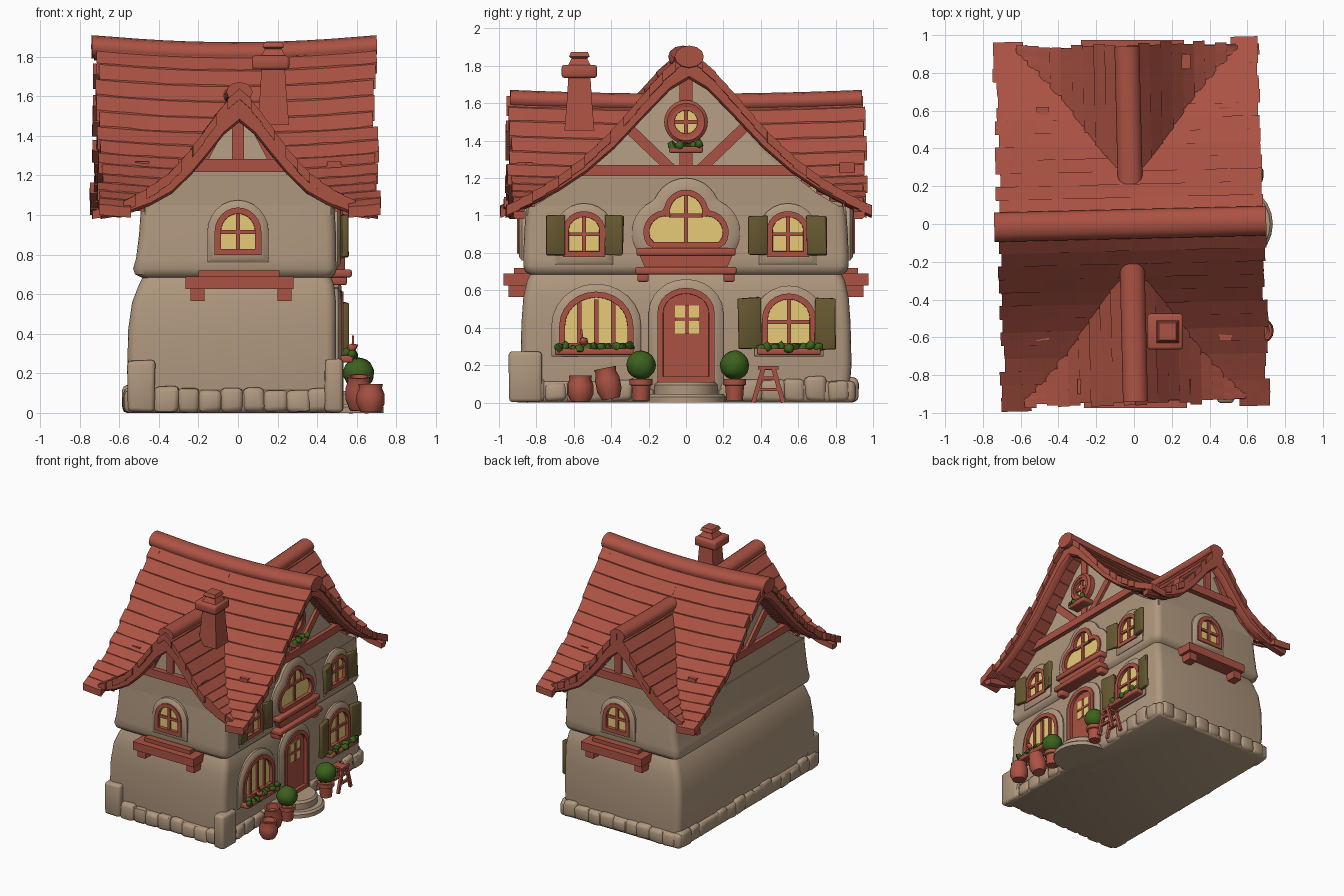
import bpy, bmesh, math, random
from mathutils import Matrix, Vector

if "Cube" in bpy.data.objects:
    bpy.data.objects.remove(bpy.data.objects["Cube"])

random.seed(4)
def material(name, c):
    m = bpy.data.materials.new(name)
    m.diffuse_color = (*c, 1)
    m.use_nodes = True
    m.node_tree.nodes["Principled BSDF"].inputs["Base Color"].default_value = m.diffuse_color
    return m
RED = material("red clay", (0.41, 0.085, 0.056))
TAN = material("tan plaster", (0.43, 0.31, 0.208))
CREAM = material("light plaster", (0.47, 0.35, 0.24))
GLOW = material("yellow glass", (0.88, 0.66, 0.20))
OLIVE = material("olive shutter", (0.135, 0.098, 0.03))
GREEN = material("leaf green", (0.045, 0.12, 0.012))

def finish(name, bm, mat, angle=40):
    bmesh.ops.recalc_face_normals(bm, faces=bm.faces)
    me = bpy.data.meshes.new(name)
    bm.to_mesh(me)
    bm.free()
    me.materials.append(mat)
    me.shade_smooth()
    me.set_sharp_from_angle(angle=math.radians(angle))
    ob = bpy.data.objects.new(name, me)
    bpy.context.collection.objects.link(ob)
    return ob

def loft(name, rings, mat, cap=True, closed=False, angle=40):
    """Skin a list of equal-length point loops."""
    bm = bmesh.new()
    vs = [[bm.verts.new(p) for p in r] for r in rings]
    n = len(vs[0])
    for a, b in zip(vs, vs[1:] + vs[:1] if closed else vs[1:]):
        for i in range(n):
            bm.faces.new((a[i], a[(i+1) % n], b[(i+1) % n], b[i]))
    if cap and not closed:
        bm.faces.new(vs[0])
        bm.faces.new(vs[-1])
    return finish(name, bm, mat, angle)

# Wall sides: u runs along the wall, d is distance outwards, v is height
SIDE = {"right": lambda u, d, v: (d, u, v), "front": lambda u, d, v: (u, -d, v),
        "back": lambda u, d, v: (-u, d, v), "left": lambda u, d, v: (-d, -u, v)}

def slab(name, pts, side, d0, d1, mat):
    return loft(name, [[SIDE[side](u, d, v) for u, v in pts] for d in (d0, d1)], mat)

def rect(u0, u1, v0, v1):
    return [(u0, v0), (u1, v0), (u1, v1), (u0, v1)]

def beam(name, a, b, w, side, d0, d1):
    a, b = Vector(a), Vector(b)
    n = (b - a).normalized().orthogonal() * w / 2
    slab(name, [a + n, b + n, b - n, a - n], side, d0, d1, RED)

def box(name, lo, hi, mat, bevel=0.015, jitter=0, rot=None):
    bm = bmesh.new()
    bmesh.ops.create_cube(bm, size=1)
    c = [(a + b) / 2 for a, b in zip(lo, hi)]
    for v in bm.verts:
        v.co = Vector([v.co[i] * (hi[i] - lo[i]) + random.uniform(-jitter, jitter) for i in range(3)])
    if bevel:
        bmesh.ops.bevel(bm, geom=bm.edges[:], offset=bevel, segments=2, profile=0.5, affect='EDGES')
    bm.transform(Matrix.Translation(c) @ (rot or Matrix()))
    return finish(name, bm, mat, 50)

def lathe(name, prof, at, mat, n=14, tilt=None):
    m = Matrix.Translation(at) @ (tilt or Matrix())
    return loft(name, [[m @ Vector((r * math.cos(i * math.tau / n), r * math.sin(i * math.tau / n), z))
                        for i in range(n)] for r, z in prof], mat)

def ball(name, at, r, mat, rough=0.0, sub=2):
    bm = bmesh.new()
    bmesh.ops.create_icosphere(bm, subdivisions=sub, radius=r)
    for v in bm.verts:
        v.co = v.co * (1 + random.uniform(-rough, rough)) + Vector(at)
    return finish(name, bm, mat, 60)

# Roof profiles: distance from ridge, height
MAIN = [(0, 1.88), (.1, 1.81), (.25, 1.64), (.4, 1.465), (.55, 1.32), (.7, 1.205), (.85, 1.115), (.975, 1.05)]
CROSS = [(0, 1.64), (.08, 1.56), (.16, 1.445), (.24, 1.335), (.34, 1.22), (.45, 1.14), (.58, 1.07), (.70, 1.03)]
def interp(prof, u):
    for (a, za), (b, zb) in zip(prof, prof[1:]):
        if u <= b:
            return za + (zb - za) * (u - a) / (b - a)
    return prof[-1][1]
def inverse(prof, z):
    return interp([(-h, u) for u, h in prof], -z) if z < prof[0][1] else 0

def sag(t, amount):
    return -amount * (1 - min(1, t * t))

# Shingle courses: overlapping slabs, cut where the roofs meet in a valley
def courses(name, prof, other, end, rows, amount):
    us = [prof[-1][0] * i / rows for i in range(rows + 1)]
    for fold in (1, -1):
        for direction in (1, -1):
            for a, b in zip(us, us[1:]):
                za, zb = interp(prof, a), interp(prof, b)
                start = max(0, inverse(other, za))
                if start > end - 0.02:
                    continue
                stop = end + random.uniform(-0.015, 0.015)
                rings = []
                for k in range(9):
                    t = start + (stop - start) * k / 8
                    s = sag(t / end, amount)
                    w = random.uniform(-0.003, 0.003)
                    sec = [(a, za + s), (b + .003, zb + .004 + s + w), (b + .003, zb - .05 + s), (a, za - .055 + s)]
                    rings.append([(direction * t, fold * u, z) if prof is MAIN else (fold * u, direction * t, z)
                                  for u, z in sec])
                loft(name, rings, RED, angle=25)
courses("main_roof_course", MAIN, CROSS, 0.70, 14, 0.035)
courses("cross_roof_course", CROSS, MAIN, 0.95, 12, 0.02)

# Ridge caps
def cap(name, lo, hi, z, r, along_x, amount, end):
    rings = []
    for k in range(13):
        t = lo + (hi - lo) * k / 12
        ring = []
        for i in range(12):
            a = i * math.tau / 12
            c, h = r * math.cos(a), z + r * .75 * math.sin(a) + sag(t / end, amount)
            ring.append((t, c, h) if along_x else (c, t, h))
        rings.append(ring)
    loft(name, rings, RED)
cap("main_ridge", -.725, .715, 1.85, .078, True, .035, .7)
for s in (1, -1):
    cap("cross_ridge", s * .2, s * .94, 1.622, .066, False, .02, .94)

# Walls: rounded storeys
def storey(name, levels):
    rings = []
    for z, x0, x1, h in levels:
        r, ring = .05, []
        for cx, cy, a0 in ((x1 - r, h - r, 0), (x0 + r, h - r, 90), (x0 + r, r - h, 180), (x1 - r, r - h, 270)):
            for k in range(5):
                a = math.radians(a0 + k * 22.5)
                ring.append((cx + r * math.cos(a), cy + r * math.sin(a), z))
        rings.append(ring)
    loft(name, rings, TAN)
storey("lower_wall", [(.01, -.54, .49, .87), (.2, -.56, .495, .885), (.42, -.555, .495, .88),
                      (.56, -.535, .495, .87), (.65, -.50, .485, .85), (.71, -.47, .46, .82)])
storey("upper_wall", [(.675, -.47, .46, .82), (.70, -.52, .49, .86), (.73, -.53, .50, .87), (.78, -.515, .495, .87),
                      (.9, -.50, .495, .865), (1.05, -.49, .487, .855)])

# Gables: infill, bargeboards and timbers
def gable(side, prof, half, d, over, depth):
    us = [u for u, _ in prof if u < half] + [half]
    line = [(-u, interp(prof, u)) for u in reversed(us)] + [(u, interp(prof, u)) for u in us[1:]]
    slab(side + "_gable_wall", [(u, z - .085) for u, z in line] + [(half, 1.0), (-half, 1.0)], side, 0, d, TAN)
    # Lighter plaster panel above the cross beam
    top = inverse(prof, 1.335)
    panel = [(u, z - .11) for u, z in line if abs(u) < top]
    slab(side + "_gable_panel", [(-top, 1.225)] + panel + [(top, 1.225)], side, d - .02, d + .005, CREAM)
    for s in (1, -1):
        rings = []
        for u, z in prof:
            low = -depth + (depth - .05) * u / prof[-1][0]
            rings.append([SIDE[side](s * u, dd, z + o) for dd, o in
                          ((over - .06, -.01), (over, -.01), (over, low + .015), (over - .015, low), (over - .06, low))])
        loft(side + "_bargeboard", rings, RED)
for side in ("right", "left"):
    gable(side, MAIN, .83, .483, .68, .15)
    beam("collar_beam", (-.62, 1.24), (.62, 1.24), .06, side, .45, .52)
    beam("king_post", (0, 1.24), (0, 1.80), .07, side, .45, .50)
    for s in (1, -1):
        beam("gable_brace", (s * .08, 1.25), (s * .31, 1.47), .055, side, .45, .51)
for side in ("front", "back"):
    gable(side, CROSS, .47, .855, .94, .17)
    beam("gable_beam", (-.30, 1.25), (.30, 1.25), .065, side, .82, .90)
    beam("gable_post", (0, 1.25), (0, 1.54), .06, side, .82, .88)
    for s in (1, -1):
        beam("gable_strut", (s * .19, 1.25), (s * .09, 1.44), .045, side, .82, .88)

# The roof sits slightly skewed on the walls
for ob in bpy.context.collection.objects:
    if any(k in ob.name for k in ("roof_course", "ridge", "bargeboard")):
        ob.rotation_euler.z = .024
        ob.location.x = -.015

# Window outlines, each growing by an offset o
def arch(cu, z0, z1, w, rise):
    def f(o):
        h, r = w / 2 + o, rise + o
        return [(cu - h, z0 - o), (cu + h, z0 - o)] + [
            (cu + h * math.cos(k * math.pi / 12), z1 + o - r + r * math.sin(k * math.pi / 12)) for k in range(13)]
    return f
def disc(cu, cz, r):
    return lambda o: [(cu + (r + o) * math.cos(k * math.tau / 24), cz + (r + o) * math.sin(k * math.tau / 24))
                      for k in range(24)]
def trefoil(o):
    pts = []
    for k in range(48):
        a = k * math.tau / 48
        dx, dz = math.cos(a), math.sin(a)
        best = 0
        for cx, cz, r in ((-.11, -.02, .105), (.11, -.02, .105), (0, .09, .105), (0, -.02, .12)):
            p = cx * dx + cz * dz
            q = p * p - cx * cx - cz * cz + (r + o) ** 2
            if q > 0:
                best = max(best, p + math.sqrt(q))
        z = .93 + best * dz
        low = .84 - o
        if z < low:
            best *= (low - .93) / (z - .93)
            z = low
        pts.append((best * dx, z))
    return pts

def ring(name, f, prof, side, mat):
    loft(name, [[SIDE[side](u, d, v) for u, v in f(o)] for o, d in prof], mat, closed=True)

def window(name, f, side, d, bars, edge=.055, glass=GLOW):
    ring(name + "_surround", f, [(edge, d - .05), (edge, d + .008), (edge - .018, d + .022), (.012, d + .025), (0, d - .05)], side, TAN)
    slab(name + "_glass", f(0), side, d - .06, d + .008, glass)
    ring(name + "_frame", f, [(.013, d - .03), (.013, d + .034), (-.018, d + .034), (-.02, d - .03)], side, RED)
    for b in bars:
        slab(name + "_bar", rect(*b), side, d - .03, d + .022, RED)

def cross_bars(cu, cz, w, h):
    return [(cu - .011, cu + .011, cz - h, cz + h), (cu - w, cu + w, cz - .01, cz + .01)]

for side in ("front", "back"):
    window(side + "_window", arch(0, .81, 1.025, .21, .11), side, .87, cross_bars(0, .915, .10, .10), .05)
    # Shelf with brackets
    slab("shelf", rect(-.265, .28, .625, .69), side, .82, .975, RED)
    slab("shelf_back", rect(-.20, .21, .68, .72), side, .82, .92, RED)
    for u in (-.205, .235):
        slab("shelf_bracket", rect(u - .035, u + .035, .565, .64), side, .82, .95, RED)
for s in (1, -1):
    window("upper_window", arch(s * .545, .79, 1.01, .20, .09), "right", .495, cross_bars(s * .545, .90, .09, .10))
window("bay_window", arch(-.48, .30, .58, .37, .17), "right", .497,
       [(u - .012, u + .012, .31, .55) for u in (-.57, -.48, -.39)])
window("side_window", arch(.55, .30, .57, .26, .12), "right", .497, cross_bars(.55, .43, .12, .125))
window("trefoil_window", trefoil, "right", .495, cross_bars(0, 1.0, .09, .125) + [(-.011, .011, .85, 1.0)], .075)
window("round_window", disc(0, 1.50, .08), "right", .50, cross_bars(0, 1.50, .075, .075), .012)
ring("round_frame", disc(0, 1.50, .08), [(.037, .45), (.037, .53), (.02, .545), (0, .54), (0, .45)], "right", RED)

# Door with pane and step
window("door", arch(0, .12, .60, .28, .12), "right", .50, [], .06, RED)
slab("door_pane", rect(-.06, .07, .37, .52), "right", .50, .514, GLOW)
for b in cross_bars(.005, .445, .065, .075):
    slab("pane_bar", rect(*b), "right", .50, .519, RED)
for r, x, z0, z1 in ((.215, .52, 0, .045), (.17, .51, .04, .11)):
    lathe("door_step", [(r, z0), (r, z1 - .015), (r - .015, z1)], (x, 0, 0), TAN, 24)

# Shutters, slightly opened
for lo, hi, z0, z1, t in ((.28, .40, .285, .56, .1), (.69, .80, .285, .56, -.1), (.335, .43, .79, 1.0, .1), (.65, .75, .79, 1.0, -.1),
                          (-.43, -.335, .79, 1.0, -.1), (-.75, -.65, .79, 1.0, .1)):
    box("shutter", (.52, lo, z0), (.55, hi, z1), OLIVE, .006, .006, Matrix.Rotation(t * 2, 4, 'Z'))

# Sill under the trefoil window
box("sill_top", (.46, -.265, .785), (.56, .265, .825), RED, .01)
slab("sill_apron", [(-.21, .70), (.21, .70), (.25, .79), (-.25, .79)], "right", .46, .54, RED)
box("sill_base", (.46, -.27, .685), (.575, .27, .725), RED, .01)
for s in (1, -1):
    box("sill_bracket", (.46, s * .23 - .03, .645), (.55, s * .23 + .03, .70), RED, .01)

# Flower boxes
for cu, z, w in ((-.49, .255, .21), (.55, .255, .17), (0, 1.335, .09)):
    box("flower_box", (.47, cu - w, z), (.58, cu + w, z + .035), RED, .008)
    n = int(w / .018)
    for i in range(n):
        y = cu - w + (i + .5) * 2 * w / n
        ball("box_leaves", (.56 + random.uniform(-.02, .02), y, z + .04 + random.uniform(-.01, .01)), .026, GREEN, .35, 1)
ball("flower", (.58, -.55, .33), .025, RED, .3, 1)
beam("flower_stem", (-.55, .30), (-.56, .39), .012, "right", .575, .587)

# Stone footing and corner blocks
box("footing", (-.575, -.905, 0), (.51, .905, .115), TAN, .025)
def stones(n, half, place):
    for i in range(n):
        u = -half + (i + .5) * 2 * half / n
        lo, hi = place(u, half / n * random.uniform(1.0, 1.2), random.uniform(.11, .14))
        box("footing_stone", lo, hi, TAN, .025, .008)
for s in (1, -1):
    stones(9, .50, lambda u, w, h: ((u - .03 - w, s * .885 - .04, .005), (u - .03 + w, s * .885 + .035, h)))
stones(15, .87, lambda u, w, h: ((-.58, u - w, .005), (-.50, u + w, h)))
stones(15, .87, lambda u, w, h: ((.44, u - w, .005), (.522, u + w, h)))
box("corner_block", (.44, -.945, .005), (.53, -.77, .275), TAN, .02, .004)
box("corner_block", (-.56, -.93, .005), (-.42, -.77, .265), TAN, .02, .004)

# Chimney
def square(h, z):
    return [(.178 + a * h, -.57 + b * h, z) for a, b in ((-1, -1), (1, -1), (1, 1), (-1, 1))]
loft("chimney_stack", [square(h, z) for h, z in ((.08, 1.455), (.068, 1.6), (.058, 1.76))], RED)
box("chimney_cap", (.07, -.665, 1.735), (.26, -.475, 1.805), RED, .015)
loft("chimney_pot", [square(h, z) for h, z in ((.065, 1.795), (.042, 1.84), (.055, 1.85), (.045, 1.875))], RED)

# Topiary pots, leaning urns and easel by the door
POT = [(.045, 0), (.052, .08), (.063, .085), (.063, .115), (.045, .115), (.04, .1)]
for y in (-.24, .26):
    lathe("plant_pot", POT, (.61, y, .01), RED)
    ball("topiary", (.61, y, .20), .078, GREEN, .03, 3)
URN = [(.05, 0), (.07, .04), (.07, .09), (.058, .12), (.062, .14), (.048, .14), (.035, .11)]
lathe("urn", URN, (.67, -.565, .005), RED, 16)
lathe("urn", [(r * .95, z * 1.2) for r, z in URN], (.61, -.40, .02), RED, 16, Matrix.Rotation(.2, 4, 'X'))
for d in (.56, .64):
    for s in (1, -1):
        beam("easel_leg", (.44 + s * .08, .0), (.44 + s * .025, .19), .024, "right", d, d + .02)
    for z in (.07, .13, .185):
        beam("easel_rung", (.385, z), (.495, z), .018, "right", d, d + .02)
box("easel_top", (.56, .405, .175), (.66, .475, .195), RED, .004)
